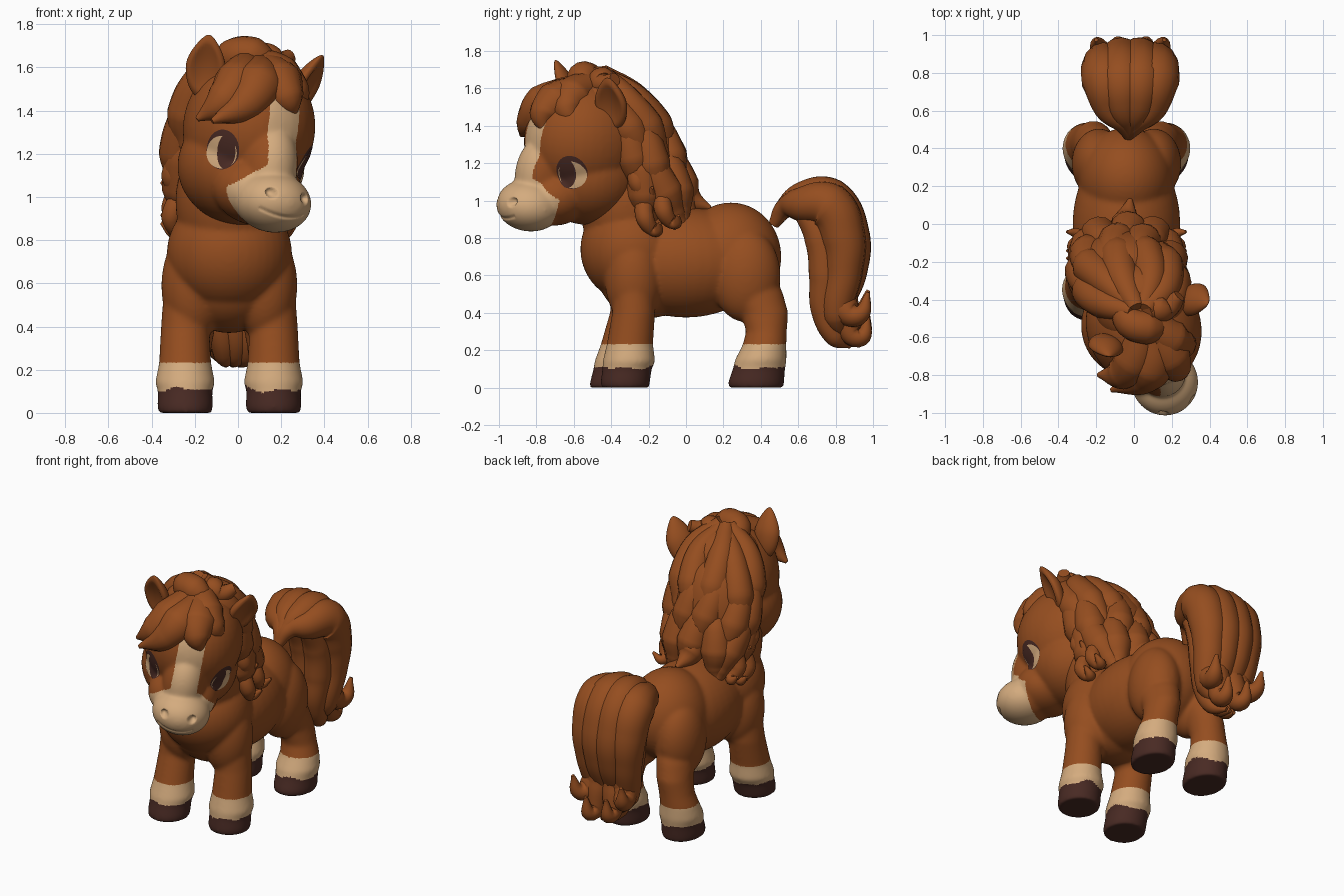
import bpy, bmesh, math, random
from math import sin, cos, pi, radians
from mathutils import Matrix, Vector
from mathutils.bvhtree import BVHTree

random.seed(4)
cube = bpy.data.objects.get("Cube")
if cube:
    bpy.data.objects.remove(cube)


def material(name, rgb):
    m = bpy.data.materials.new(name)
    m.use_nodes = True
    m.diffuse_color = (*rgb, 1)
    m.node_tree.nodes["Principled BSDF"].inputs["Base Color"].default_value = (*rgb, 1)
    return m


BROWN = material("chestnut brown", (0.3, 0.075, 0.014))
TAN = material("cream tan", (0.66, 0.41, 0.21))
DARK = material("dark brown", (0.066, 0.023, 0.017))
CX = -0.04                                   # body midline
HEAD = (Matrix.Translation((0.0, -0.48, 1.22)) @ Matrix.Rotation(radians(28), 4, 'Z')
        @ Matrix.Rotation(radians(9), 4, 'Y'))


def shade(ob):
    ob.data.polygons.foreach_set("use_smooth", [True] * len(ob.data.polygons))


def make_object(name, bm, mats, matrix=None):
    me = bpy.data.meshes.new(name)
    bm.to_mesh(me)
    bm.free()
    for m in mats:
        me.materials.append(m)
    ob = bpy.data.objects.new(name, me)
    bpy.context.collection.objects.link(ob)
    if matrix:
        ob.matrix_world = matrix
    shade(ob)
    return ob


def evaluated_mesh(ob):
    bpy.context.view_layer.update()
    return bpy.data.meshes.new_from_object(
        ob.evaluated_get(bpy.context.evaluated_depsgraph_get()))


def fuse(ob, voxel, smooth):
    """Melt overlapping solids into one soft skin."""
    r = ob.modifiers.new("Fuse", 'REMESH')
    r.mode = 'VOXEL'
    r.voxel_size = voxel
    s = ob.modifiers.new("Soften", 'SMOOTH')
    s.factor, s.iterations = 0.5, smooth
    me = evaluated_mesh(ob)
    ob.modifiers.clear()
    ob.data = me
    shade(ob)


def ball(bm, c, r):
    mat = Matrix.Translation(c) @ Matrix.Diagonal((*r, 1))
    bmesh.ops.create_uvsphere(bm, u_segments=40, v_segments=24, radius=1, matrix=mat)


def loft(bm, rings, n=28):
    """Closed tube through horizontal ellipses (x, y, z, rx, ry)."""
    loops = [[bm.verts.new((x + rx * cos(2 * pi * i / n), y + ry * sin(2 * pi * i / n), z))
              for i in range(n)] for x, y, z, rx, ry in rings]
    for a, b in zip(loops, loops[1:]):
        for i in range(n):
            j = (i + 1) % n
            bm.faces.new((a[i], a[j], b[j], b[i]))
    bm.faces.new(loops[0][::-1])
    bm.faces.new(loops[-1])


def locks(name, paths):
    """Tapered hair strands; every path is a list of (x, y, z, radius)."""
    cu = bpy.data.curves.new(name, 'CURVE')
    cu.dimensions = '3D'
    cu.bevel_depth, cu.bevel_resolution, cu.resolution_u = 1.0, 5, 9
    cu.use_fill_caps = True
    for path in paths:
        sp = cu.splines.new('BEZIER')
        sp.bezier_points.add(len(path) - 1)
        for bp, (x, y, z, r) in zip(sp.bezier_points, path):
            bp.co, bp.radius = (x, y, z), r
            bp.handle_left_type = bp.handle_right_type = 'AUTO'
    tmp = bpy.data.objects.new(name + " path", cu)
    bpy.context.collection.objects.link(tmp)
    bm = bmesh.new()
    bm.from_mesh(evaluated_mesh(tmp))
    bpy.data.objects.remove(tmp)
    return bm


# Body with neck and legs
bm = bmesh.new()
ball(bm, (CX, 0.0, 0.67), (0.285, 0.42, 0.295))
ball(bm, (CX, 0.24, 0.7), (0.25, 0.27, 0.29))
ball(bm, (CX, -0.29, 0.74), (0.29, 0.275, 0.28))
ball(bm, (CX, -0.21, 0.6), (0.25, 0.26, 0.23))
ball(bm, (CX, -0.32, 0.98), (0.25, 0.25, 0.32))
front_leg = [(-.325, 0, .124, .129), (-.325, .03, .129, .132), (-.315, .1, .126, .132),
             (-.305, .14, .139, .141), (-.3, .23, .121, .124), (-.28, .4, .112, .115),
             (-.28, .56, .1, .105)]
hind_leg = [(.375, 0, .122, .147), (.375, .03, .127, .15), (.39, .1, .124, .14),
            (.4, .15, .136, .138), (.42, .23, .119, .117), (.43, .3, .108, .109),
            (.42, .4, .108, .127), (.37, .5, .115, .15), (.34, .62, .1, .13)]
for s in (-1, 1):
    ball(bm, (CX + s * 0.145, 0.32, 0.6), (0.145, 0.185, 0.25))
    ball(bm, (CX + s * 0.165, -0.28, 0.59), (0.15, 0.155, 0.26))
    step = 0.06 if s < 0 else 0.0            # one foreleg steps forward
    loft(bm, [(CX + s * .205, y - step * max(0, 1 - z / .5), z, rx, ry)
              for y, z, rx, ry in front_leg])
    loft(bm, [(CX + s * (.205 - .19 * max(0, z - .23)), y, z, rx, ry)
              for y, z, rx, ry in hind_leg])
body = make_object("body", bm, [BROWN, TAN, DARK])
fuse(body, 0.0095, 18)
for p in body.data.polygons:
    x, y, z = p.center
    wave = 0.008 * sin(38 * x) + 0.007 * sin(33 * y)
    p.material_index = 2 if z < 0.11 + wave else 1 if z < 0.232 else 0

# Head with cheeks and muzzle
bm = bmesh.new()
ball(bm, (0, -0.08, 0.1), (0.3, 0.33, 0.33))
ball(bm, (0, -0.05, -0.085), (0.295, 0.285, 0.265))
ball(bm, (0, -0.315, -0.09), (0.135, 0.155, 0.22))
ball(bm, (0, -0.25, -0.19), (0.215, 0.19, 0.165))
ball(bm, (0.015, -0.39, -0.245), (0.178, 0.18, 0.14))
head = make_object("head", bm, [BROWN, TAN], HEAD)
fuse(head, 0.008, 28)
for v in head.data.vertices:                 # nostrils and mouth line
    x, y, z = v.co
    if y < -0.4:
        d = math.hypot(abs(x - 0.01) - 0.085, z + 0.215) / 0.026
        if d < 1:
            v.co.y += 0.03 * (1 - d * d)
        d = abs(z + 0.315 - 2 * x * x) / 0.012
        if d < 1 and abs(x) < 0.11:
            v.co.y += 0.008 * (1 - d)
for p in head.data.polygons:                 # blaze and pale muzzle
    x, y, z = p.center
    blaze = 0.08 + 1.1 * max(0, -0.085 - z)
    if y < -0.2 and abs(x - 0.01) < blaze and (z > -0.13 or y < -0.315):
        p.material_index = 1

# Eyes: thin curved plates on the head
tree = BVHTree.FromPolygons([v.co for v in head.data.vertices],
                            [p.vertices[:] for p in head.data.polygons])


def eye_plate(name, s, du, dz, ru, rz, lift, mat):
    a = radians(41)
    out = Vector((s * sin(a), -cos(a), 0))
    side = Vector((s * cos(a), sin(a), 0))
    mid = Vector((s * 0.232, -0.278, -0.04))
    bm = bmesh.new()
    bmesh.ops.create_grid(bm, x_segments=20, y_segments=20, size=1)
    for v in bm.verts:
        x, y = v.co.x, v.co.y
        u = x * math.sqrt(1 - y * y / 2) * ru + du
        w = y * math.sqrt(1 - x * x / 2) * rz + dz
        co = mid + side * u + Vector((0, 0, w))
        hit = tree.ray_cast(co + out, -out)[0]
        v.co = (hit or co) + out * lift
    if s < 0:
        bmesh.ops.reverse_faces(bm, faces=bm.faces[:])
    make_object(name, bm, [mat], HEAD)


for s, side in ((1, "left"), (-1, "right")):
    eye_plate(side + "_eye_rim", s, 0, 0.005, 0.082, 0.091, 0.002, DARK)
    eye_plate(side + "_eye_white", s, 0.004, -0.008, 0.076, 0.074, 0.004, TAN)
    eye_plate(side + "_pupil", s, -0.02, -0.003, 0.045, 0.079, 0.006, DARK)
    # Ear: tapered and scooped out in front
    bm = bmesh.new()
    bmesh.ops.create_uvsphere(bm, u_segments=32, v_segments=24, radius=1)
    for v in bm.verts:
        x, y, z = v.co
        if y < 0:
            rim = x * x + z * z
            y = y * 0.5 if rim > 0.6 else 0.55 * (0.6 - rim) - 0.3
        taper = 1 - 0.42 * max(0, z) ** 1.5
        v.co = (x * 0.093 * taper, y * 0.065 * taper, z * 0.155)
    place = (HEAD @ Matrix.Translation((s * 0.272, -0.085, 0.345))
             @ Matrix.Rotation(radians(18), 4, 'X') @ Matrix.Rotation(radians(s * 11), 4, 'Y')
             @ Matrix.Rotation(radians(s * 34), 4, 'Z'))
    make_object(side + "_ear", bm, [BROWN], place)

# Mane: tiers of fat overlapping strands that sweep round the neck
neck = [(1.67, .03, -.47, .05, .04), (1.55, .01, -.4, .17, .125), (1.38, -.02, -.3, .22, .15),
        (1.16, -.04, -.215, .23, .155), (.98, -.04, -.16, .2, .16), (.8, -.04, -.11, .19, .17)]


def on_neck(z, a, push=0.0):
    """Point at height z and angle a on the mane's surface."""
    for hi, lo in zip(neck, neck[1:]):
        if z >= lo[0]:
            break
    t = min(1, max(0, (hi[0] - z) / (hi[0] - lo[0])))
    x, y, rx, ry = (p + (q - p) * t for p, q in zip(hi[1:], lo[1:]))
    return (x + (rx + push) * sin(a), y + (ry + push) * cos(a), z)


paths = []
for top, length, count, half in ((1.67, .48, 6, 100), (1.5, .46, 6, 104), (1.3, .4, 7, 104)):
    for i in range(count):
        a = radians(-half + 2 * half * (i + random.uniform(-0.2, 0.2)) / (count - 1))
        turn = radians(random.choice((-34, -24, 22, 32)))
        z0 = top + random.uniform(-0.02, 0.02)
        drop = length + 0.06 * abs(sin(a))
        shape = ((0, -.02, .05), (.25, .0, .085), (.55, .005, .1), (.82, .0, .062), (1, .03, .01))
        paths.append([(*on_neck(z0 - drop * t, a + turn * (t - 0.4), push), r)
                      for t, push, r in shape])
for s in (-1, 1):                            # little curled ends at the sides
    for y, z in ((-0.24, 1.1), (-0.1, 0.95), (-0.2, 0.91)):
        paths.append([(CX + s * 0.2, y, z + 0.14, 0.05), (CX + s * 0.265, y - .02, z, 0.05),
                      (CX + s * 0.255, y + 0.04, z - 0.07, 0.035),
                      (CX + s * 0.315, y + 0.06, z - 0.03, 0.008)])
paths.append([(CX, -.05, 1.15, .08), (CX, .01, 1.02, .08), (CX + .02, .13, .96, .012)])
bm = locks("mane", paths)
ball(bm, (CX, -0.22, 1.19), (0.25, 0.19, 0.35))
ball(bm, (0.03, -0.43, 1.49), (0.24, 0.22, 0.19))
make_object("mane", bm, [BROWN])

# Forelock and crown tufts
bm = locks("forelock", [
    [(.05, -.53, 1.61, .08), (.0, -.72, 1.52, .115), (-.07, -.79, 1.44, .09), (-.19, -.8, 1.36, .012)],
    [(.1, -.57, 1.59, .08), (.09, -.75, 1.51, .12), (.03, -.82, 1.43, .09), (-.12, -.88, 1.35, .012)],
    [(.12, -.55, 1.6, .08), (.19, -.7, 1.52, .115), (.23, -.76, 1.45, .08), (.26, -.76, 1.37, .012)],
    [(.08, -.5, 1.62, .08), (.19, -.61, 1.55, .11), (.26, -.63, 1.48, .08), (.3, -.58, 1.4, .012)],
    [(-.06, -.4, 1.58, .05), (-.02, -.52, 1.65, .085), (.07, -.55, 1.65, .09), (.17, -.54, 1.58, .04)],
    [(.08, -.38, 1.6, .05), (.13, -.45, 1.64, .075), (.18, -.44, 1.62, .06), (.24, -.38, 1.65, .035)],
])
make_object("forelock", bm, [BROWN])

# Tail: arched strands that spread, then gather into curled tips
paths = []
for o in (-1, -0.36, 0.36, 1):
    x, drop = -0.02, 0.04 * abs(o)
    paths.append([(-.03, .47, .875, .03), (x + .03 * o, .53, .96, .055),
                  (x + .1 * o, .62, 1.02 - drop, .095), (x + .13 * o, .76, 1.01 - drop, .13),
                  (x + .135 * o, .88 - drop, .8, .12), (x + .13 * o, .885 - drop, .63, .1),
                  (x + .1 * o, .81, .42 - drop, .08), (x + .06 * o, .85, .22 + drop, .012)])
paths += [[(x, .63, .95, .06), (x, .715, .8, .085), (x * .9, .745, .6, .09),
           (x * .7, .74, .42, .075), (x * .5, .8, .27, .055), (x * .3 - .02, .88, .22, .012)]
          for x in (-.12, -.02, .08)]
paths += [[(x, .82, .55, .09), (x + d, .85, .42, .08), (x + 2 * d, .925, z, .055),
           (x + 2.5 * d, .975, z + .12, .01)]
          for x, d, z in ((-.1, -.04, .4), (.06, .04, .39), (-.06, -.01, .29), (.04, .01, .27))]
make_object("tail", locks("tail", paths), [BROWN])
